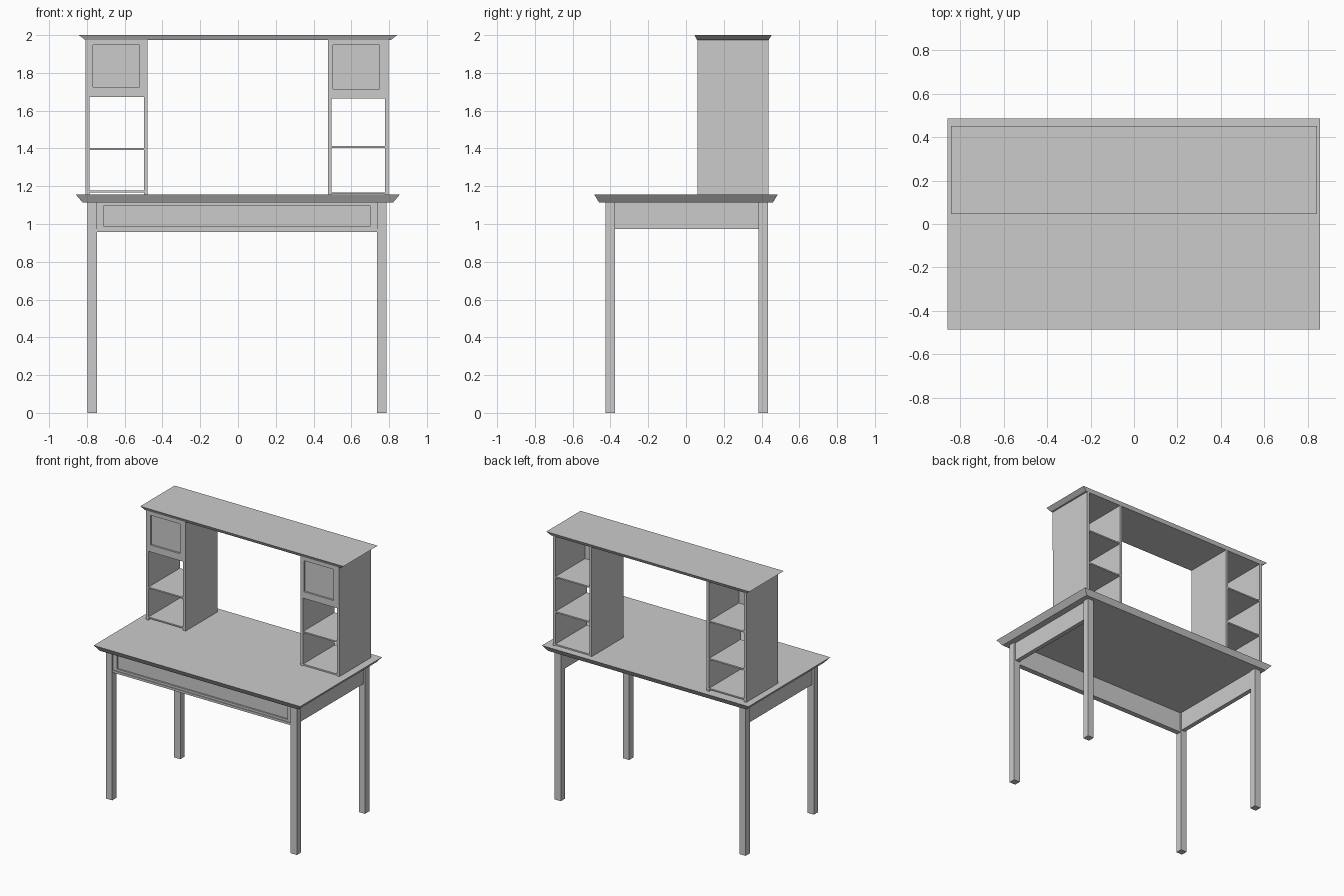
import bpy, bmesh

if "Cube" in bpy.data.objects:
    bpy.data.objects.remove(bpy.data.objects["Cube"])


def finish(name, bm):
    bmesh.ops.recalc_face_normals(bm, faces=bm.faces)
    me = bpy.data.meshes.new(name)
    bm.to_mesh(me)
    bm.free()
    ob = bpy.data.objects.new(name, me)
    bpy.context.collection.objects.link(ob)
    return ob


def box_bm(x0, x1, y0, y1, z0, z1):
    bm = bmesh.new()
    bmesh.ops.create_cube(bm, size=1)
    for v in bm.verts:
        v.co.x = x1 if v.co.x > 0 else x0
        v.co.y = y1 if v.co.y > 0 else y0
        v.co.z = z1 if v.co.z > 0 else z0
    return bm


def box(name, *d):
    return finish(name, box_bm(*d))


def tapered_slab(name, x0, x1, y0, y1, z0, z1, inset_x, inset_y):
    """Board whose edges slope inward toward the underside."""
    bm = box_bm(x0, x1, y0, y1, z0, z1)
    cx, cy = (x0 + x1) / 2, (y0 + y1) / 2
    for v in bm.verts:
        if v.co.z == min(u.co.z for u in bm.verts):
            v.co.x += inset_x if v.co.x < cx else -inset_x
            v.co.y += inset_y if v.co.y < cy else -inset_y
    return finish(name, bm)


def recessed_front(name, outer, panel, depth):
    """Box with a sunken rectangular panel on its -y face."""
    bm = box_bm(*outer)
    bm.normal_update()
    face = min(bm.faces, key=lambda f: f.calc_center_median().y)
    for step in range(2):
        bmesh.ops.inset_region(bm, faces=[face], thickness=0.005)
        c = face.calc_center_median()
        for v in face.verts:
            v.co.x = panel[1] if v.co.x > c.x else panel[0]
            v.co.z = panel[3] if v.co.z > c.z else panel[2]
            v.co.y = outer[2] + depth * step
    return finish(name, bm)


# Desk top
tapered_slab("desk_top", -0.858, 0.856, -0.485, 0.485, 1.115, 1.155, 0.034, 0.024)

# Legs
for sx, x0, x1 in (("left", -0.798, -0.747), ("right", 0.735, 0.786)):
    for sy, y0, y1 in (("front", -0.425, -0.375), ("back", 0.383, 0.433)):
        box(f"{sy}_{sx}_leg", x0, x1, y0, y1, 0, 1.116)

# Side aprons, drawer front and the rail under it (back stays open)
box("left_apron", -0.785, -0.752, -0.376, 0.384, 0.973, 1.116)
box("right_apron", 0.74, 0.774, -0.376, 0.384, 0.973, 1.116)
recessed_front("drawer_front", (-0.748, 0.736, -0.415, -0.385, 0.973, 1.116),
               (-0.713, 0.702, 0.99, 1.094), 0.012)
box("drawer_rail", -0.748, 0.736, -0.42, -0.38, 0.957, 0.974)

# Hutch towers: outer x, floor, middle shelf top, door bottom, panel rectangle
towers = {
    "left": (-0.807, -0.478, 1.168, 1.402, 1.672, (-0.768, -0.522, 1.724, 1.947)),
    "right": (0.476, 0.798, 1.158, 1.413, 1.664, (0.504, 0.749, 1.714, 1.947)),
}
for side, (x0, x1, floor, shelf, door, panel) in towers.items():
    box(f"{side}_tower_outer_wall", x0, x0 + 0.02, 0.062, 0.438, 1.154, 1.976)
    box(f"{side}_tower_inner_wall", x1 - 0.02, x1, 0.062, 0.438, 1.154, 1.976)
    for part, top in (("floor", floor + 0.01), ("shelf", shelf), ("upper_shelf", door + 0.011)):
        box(f"{side}_tower_{part}", x0 + 0.018, x1 - 0.018, 0.064, 0.436, top - 0.01, top)
    recessed_front(f"{side}_tower_door", (x0, x1, 0.06, 0.085, door, 1.976), panel, 0.014)

# Hutch top board
tapered_slab("hutch_top", -0.843, 0.843, 0.045, 0.452, 1.975, 2.0, 0.033, 0.013)
